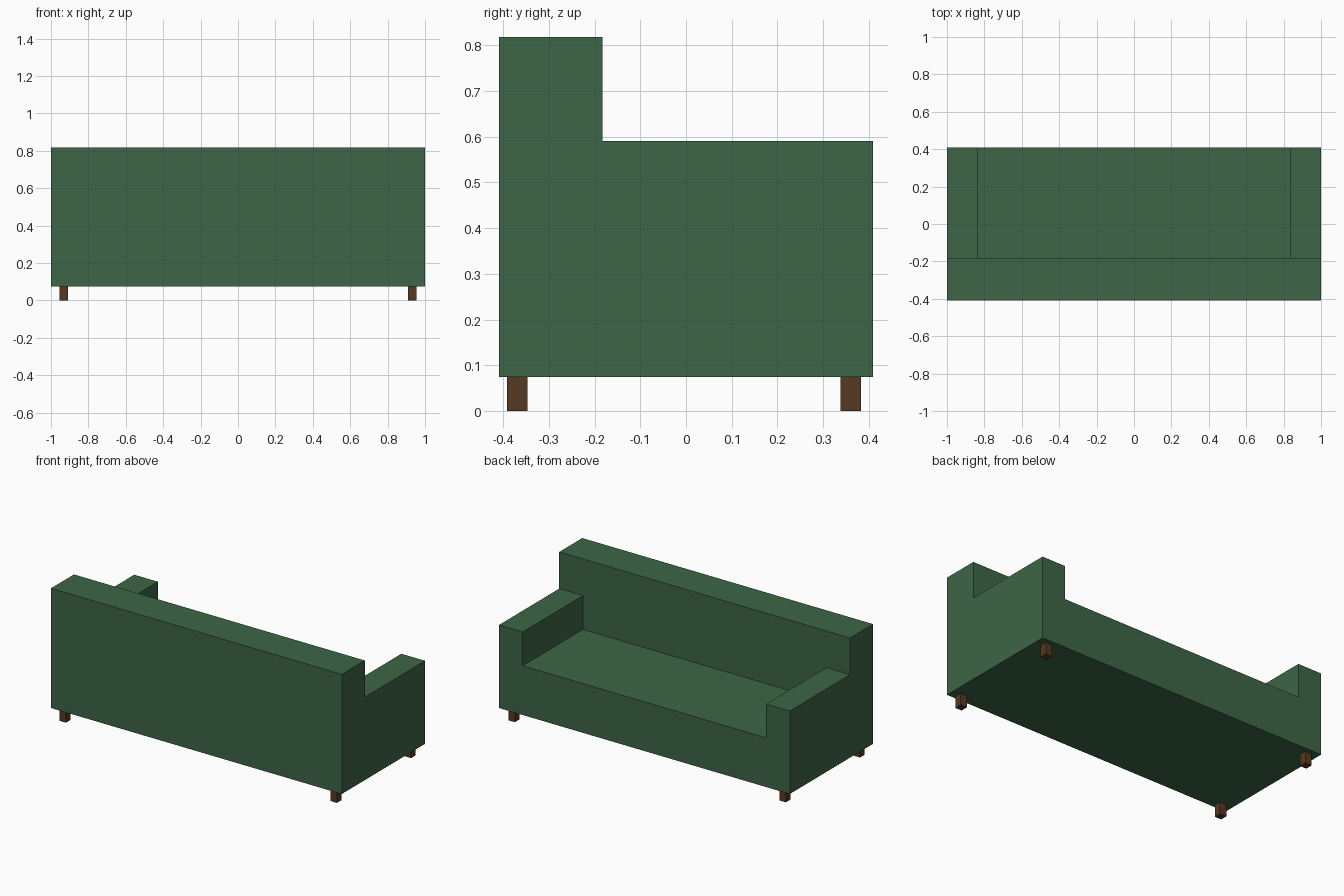
import bpy
import bmesh
from mathutils import Matrix, Vector

if "Cube" in bpy.data.objects:
    bpy.data.objects.remove(bpy.data.objects["Cube"], do_unlink=True)

HALF_W, HALF_D = 1.0, 0.409
BASE_Z, SEAT_Z, ARM_Z, BACK_Z = 0.074, 0.38, 0.59, 0.818
ARM_X, BACK_Y = 0.837, -0.183
LEG = 0.045


def make_material(name, colour):
    mat = bpy.data.materials.new(name)
    mat.use_nodes = True
    mat.diffuse_color = colour
    mat.node_tree.nodes["Principled BSDF"].inputs["Base Color"].default_value = colour
    return mat


def add_box(bm, low, high):
    low, high = Vector(low), Vector(high)
    matrix = Matrix.Translation((low + high) / 2) @ Matrix.Diagonal((*(high - low), 1))
    bmesh.ops.create_cube(bm, size=1, matrix=matrix)


def finish(bm, name, mat):
    bmesh.ops.recalc_face_normals(bm, faces=bm.faces)
    mesh = bpy.data.meshes.new(name)
    bm.to_mesh(mesh)
    bm.free()
    mesh.materials.append(mat)
    obj = bpy.data.objects.new(name, mesh)
    bpy.context.collection.objects.link(obj)
    return obj


def raise_top(bm, start_z, end_z, rule):
    """Extrude the upward faces at start_z that satisfy the rule."""
    faces = [f for f in bm.faces
             if f.normal.z > 0.9
             and abs(f.calc_center_median().z - start_z) < 1e-4
             and rule(f.calc_center_median())]
    new = bmesh.ops.extrude_face_region(bm, geom=faces)["geom"]
    bmesh.ops.delete(bm, geom=faces, context="FACES")
    verts = [g for g in new if isinstance(g, bmesh.types.BMVert)]
    bmesh.ops.translate(bm, verts=verts, vec=(0, 0, end_z - start_z))
    bm.normal_update()


green = make_material("green fabric", (0.0467, 0.130, 0.0612, 1))
brown = make_material("brown wood", (0.0931, 0.0395, 0.0160, 1))

# Body: seat block, then arms and backrest raised out of its top
bm = bmesh.new()
add_box(bm, (-HALF_W, -HALF_D, BASE_Z), (HALF_W, HALF_D, SEAT_Z))
for point, normal in (((ARM_X, 0, 0), (1, 0, 0)),
                      ((-ARM_X, 0, 0), (1, 0, 0)),
                      ((0, BACK_Y, 0), (0, 1, 0))):
    bmesh.ops.bisect_plane(bm, geom=bm.verts[:] + bm.edges[:] + bm.faces[:],
                           plane_co=point, plane_no=normal)
bm.normal_update()
raise_top(bm, SEAT_Z, ARM_Z, lambda c: abs(c.x) > ARM_X or c.y < BACK_Y)
raise_top(bm, ARM_Z, BACK_Z, lambda c: c.y < BACK_Y)
bmesh.ops.dissolve_limit(bm, angle_limit=0.01, verts=bm.verts, edges=bm.edges)
finish(bm, "sofa_body", green)

# Four square legs
for side, x in (("left", 0.932), ("right", -0.932)):
    for end, y in (("front", -0.369), ("back", 0.36)):
        bm = bmesh.new()
        add_box(bm, (x - LEG / 2, y - LEG / 2, 0), (x + LEG / 2, y + LEG / 2, BASE_Z))
        finish(bm, f"{end}_{side}_leg", brown)
